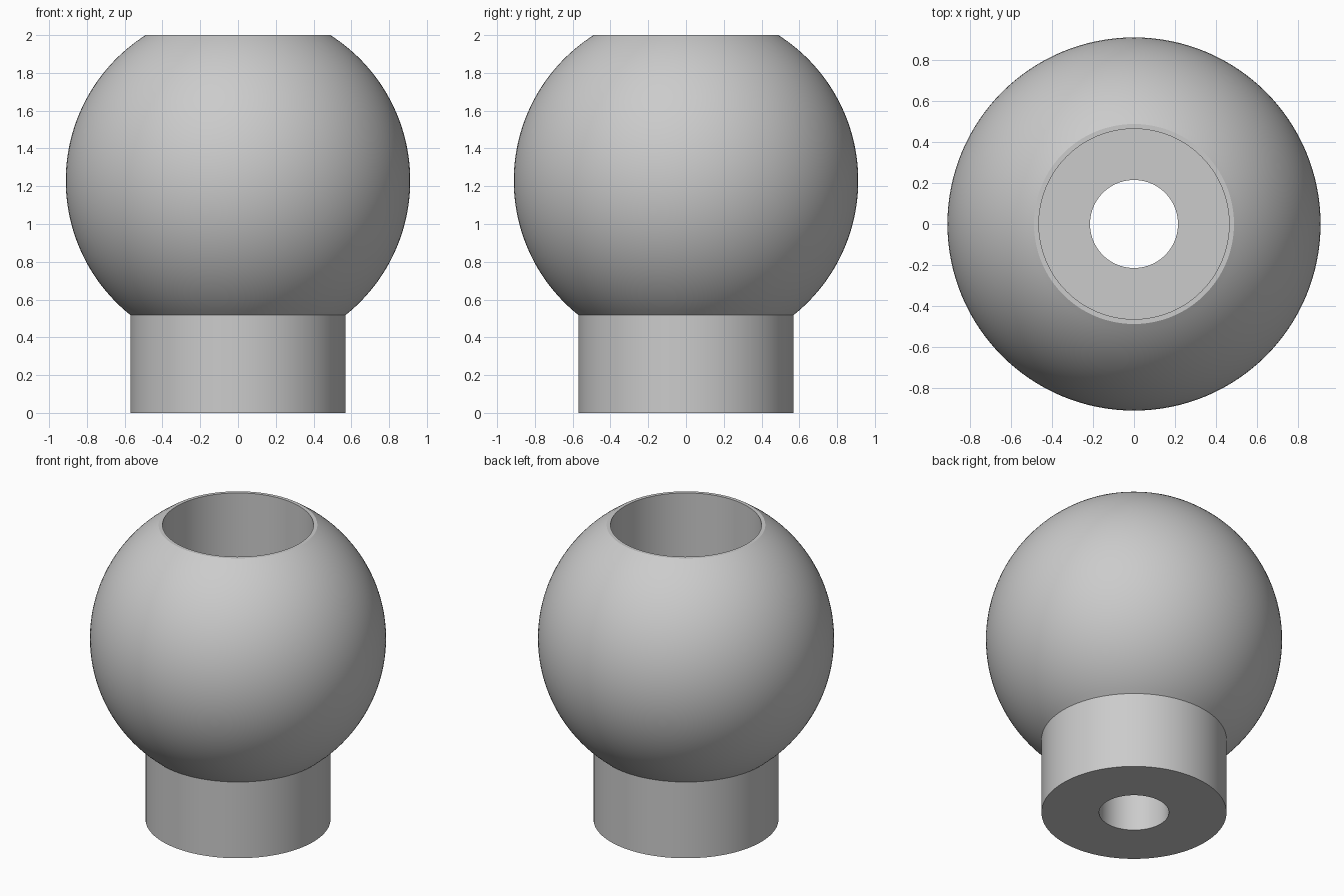
import bpy, bmesh, math

cube = bpy.data.objects.get("Cube")
if cube:
    bpy.data.objects.remove(cube, do_unlink=True)

SEGMENTS = 128
BALL_R, BALL_Z = 0.912, 1.23
NECK_R, BORE_R, HOLE_R = 0.57, 0.465, 0.215
TOP, FLOOR = 2.0, 0.52

grey = bpy.data.materials.new("light grey")
grey.use_nodes = True
colour = (0.6, 0.6, 0.6, 1)
grey.diffuse_color = colour
grey.node_tree.nodes["Principled BSDF"].inputs["Base Color"].default_value = colour


def lathe(name, profile):
    """Revolve a closed (radius, height) profile around z."""
    bm = bmesh.new()
    rings = []
    for r, z in profile:
        rings.append([bm.verts.new((r * math.cos(a), r * math.sin(a), z))
                      for a in (math.tau * i / SEGMENTS for i in range(SEGMENTS))])
    for k, low in enumerate(rings):
        high = rings[(k + 1) % len(rings)]
        for i in range(SEGMENTS):
            j = (i + 1) % SEGMENTS
            bm.faces.new((low[i], low[j], high[j], high[i]))
    bmesh.ops.recalc_face_normals(bm, faces=bm.faces)
    mesh = bpy.data.meshes.new(name)
    bm.to_mesh(mesh)
    bm.free()
    mesh.materials.append(grey)
    obj = bpy.data.objects.new(name, mesh)
    bpy.context.collection.objects.link(obj)
    bpy.ops.object.select_all(action="DESELECT")
    obj.select_set(True)
    bpy.context.view_layer.objects.active = obj
    bpy.ops.object.shade_smooth_by_angle(angle=math.radians(30))
    return obj


# Ball arc from the neck joint up to the flat top
start = -math.acos(NECK_R / BALL_R)
end = math.asin((TOP - BALL_Z) / BALL_R)
STEPS = 48
arc = [(BALL_R * math.cos(t), BALL_Z + BALL_R * math.sin(t))
       for t in (start + (end - start) * i / STEPS for i in range(STEPS + 1))]

# Neck, ball, wide top bore, and narrow through hole
lathe("ball_knob", [(HOLE_R, 0), (NECK_R, 0)] + arc
      + [(BORE_R, TOP), (BORE_R, FLOOR), (HOLE_R, FLOOR)])
